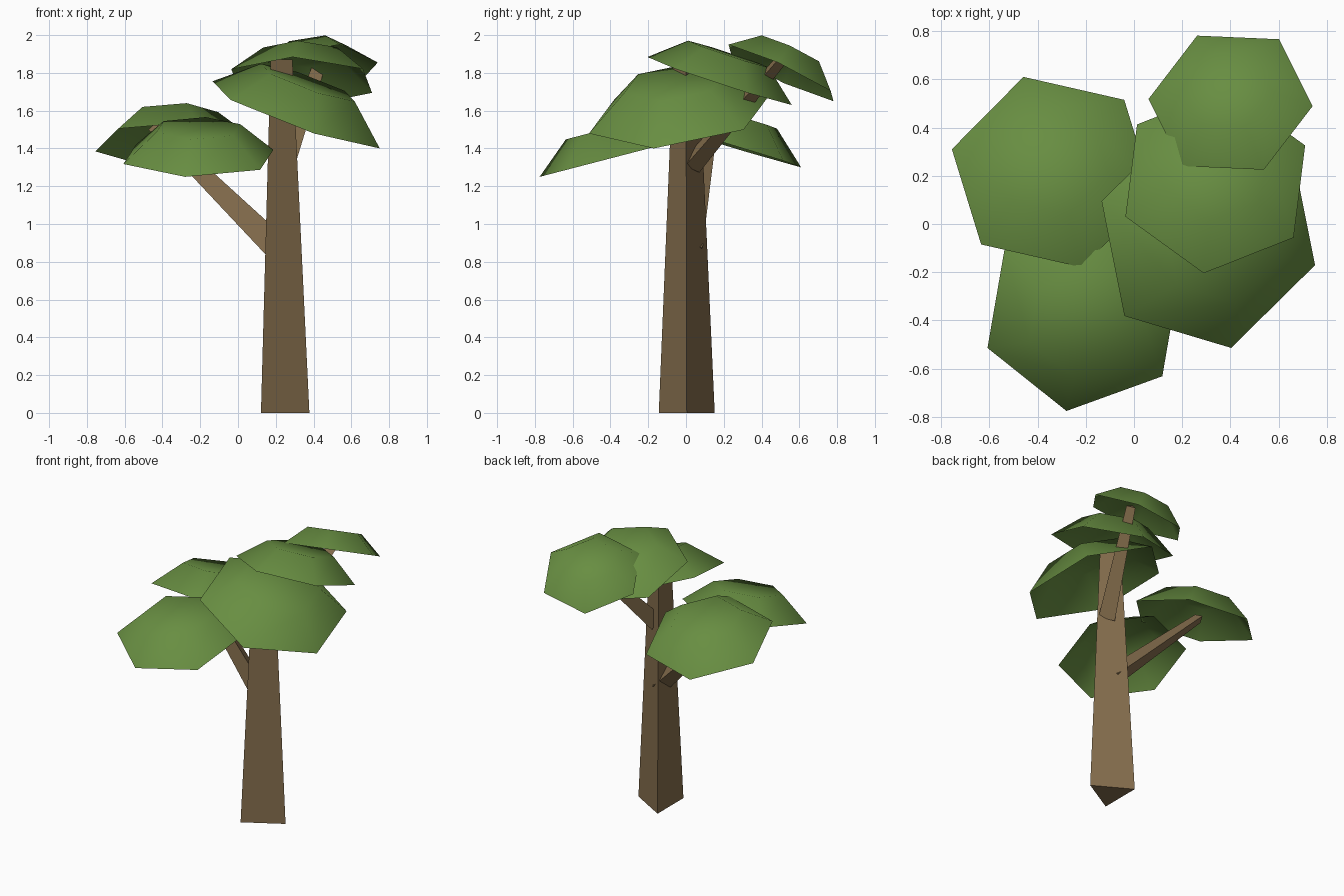
import bpy, math
from mathutils import Vector, Matrix

if "Cube" in bpy.data.objects:
    bpy.data.objects.remove(bpy.data.objects["Cube"])


def material(name, color):
    m = bpy.data.materials.new(name)
    m.diffuse_color = (*color, 1)
    m.use_nodes = True
    m.node_tree.nodes["Principled BSDF"].inputs["Base Color"].default_value = m.diffuse_color
    return m


bark = material("bark brown", (0.231, 0.153, 0.073))
green = material("leaf green", (0.138, 0.270, 0.054))


def add_mesh(name, verts, faces, mat, smooth=False):
    me = bpy.data.meshes.new(name)
    me.from_pydata(verts, [], faces)
    me.materials.append(mat)
    for p in me.polygons:
        p.use_smooth = smooth
    ob = bpy.data.objects.new(name, me)
    bpy.context.collection.objects.link(ob)
    return ob


def limb(name, start, end, r0, r1, pole):
    """Tapered three-sided limb; one corner points towards pole."""
    start, end, pole = Vector(start), Vector(end), Vector(pole)
    axis = (end - start).normalized()
    # the trunk is cut level with the ground
    if axis.z > 0.99:
        axis = Vector((0, 0, 1))
    u = (pole - axis * pole.dot(axis)).normalized()
    verts = []
    for c, r in ((start, r0), (end, r1)):
        for i in range(3):
            verts.append(c + Matrix.Rotation(math.tau * i / 3, 3, axis) @ u * r)
    faces = [(i, (i + 1) % 3, 3 + (i + 1) % 3, 3 + i) for i in range(3)]
    add_mesh(name, verts, faces + [(2, 1, 0), (3, 4, 5)], bark)


def canopy(name, center, slope, corner):
    """Open six-sided dome on a tilted plane; corner is one rim corner's xy offset."""
    c = Vector(center)
    n = Vector((-slope[0], -slope[1], 1)).normalized()
    rim = Vector((*corner, slope[0] * corner[0] + slope[1] * corner[1]))
    lift = n * rim.length * 0.37
    spin = [Matrix.Rotation(math.tau * i / 6, 3, n) for i in range(6)]
    verts = [c + m @ rim for m in spin] + [c + lift + m @ rim * 0.56 for m in spin]
    faces = [(i, (i + 1) % 6, 6 + (i + 1) % 6, 6 + i) for i in range(6)]
    add_mesh(name, verts, faces + [tuple(range(6, 12))], green, True)


# Trunk and two branches
limb("trunk", (0.207, 0.004, 0), (0.211, 0.0, 1.87), 0.171, 0.077, (1, 0, 0))
limb("left_branch", (0.2, 0.01, 0.88), (-0.45, 0.13, 1.52), 0.078, 0.037, (0, 1, 0))
limb("back_branch", (0.24, 0.02, 1.31), (0.44, 0.50, 1.87), 0.065, 0.036, (-1, -0.8, 0.5))

# Leaf canopies
canopy("front_right_canopy", (0.308, -0.038, 1.578), (-0.361, 0.136), (-0.4425, 0.1325))
canopy("upper_canopy", (0.337, 0.178, 1.757), (-0.038, -0.328), (-0.3725, -0.1475))
canopy("top_back_canopy", (0.40, 0.503, 1.80), (0.14, -0.47), (0.34, -0.015))
canopy("back_left_canopy", (-0.337, 0.215, 1.42), (0.017, -0.30), (-0.418, 0.095))
canopy("front_left_canopy", (-0.21, -0.37, 1.355), (0.0, 0.26), (-0.07, -0.405))
